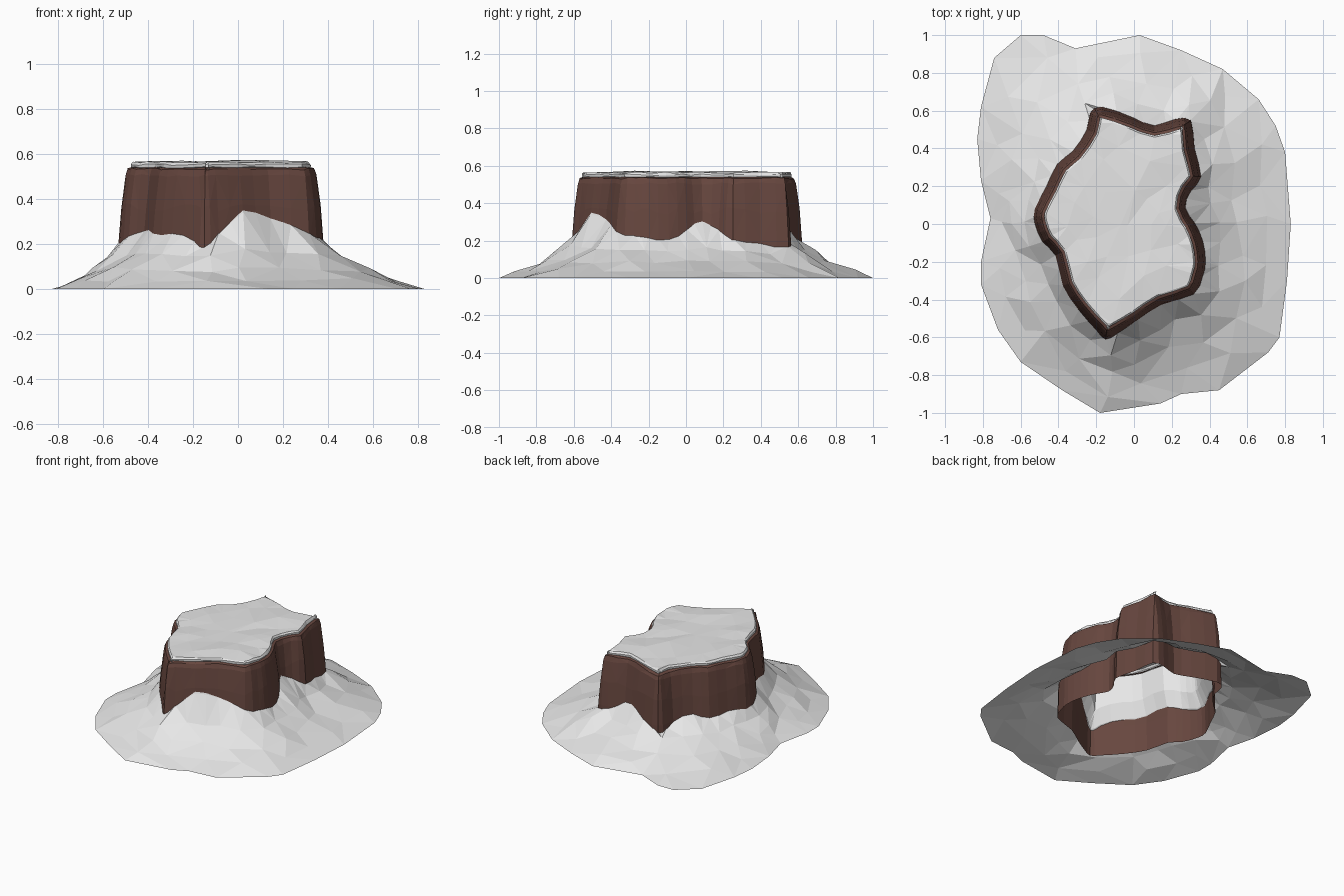
import bpy, math, random
from mathutils import Vector
from mathutils.geometry import delaunay_2d_cdt

if "Cube" in bpy.data.objects:
    bpy.data.objects.remove(bpy.data.objects["Cube"])

random.seed(7)
CX = -0.05  # pole of all outlines

# rock outline: x, y, height of the snow line
ROCK = [(.385,-.2,.22), (.37,-.09,.21), (.33,.01,.26), (.285,.09,.30), (.31,.17,.26), (.36,.25,.21),
        (.325,.4,.19), (.305,.55,.17), (.22,.56,.19), (.11,.53,.25), (0,.57,.25), (-.17,.625,.18),
        (-.235,.59,.15), (-.255,.5,.2), (-.33,.39,.23), (-.41,.32,.2), (-.47,.2,.22), (-.53,.08,.21),
        (-.53,0,.21), (-.49,-.1,.24), (-.425,-.17,.26), (-.385,-.33,.25), (-.3,-.46,.25),
        (-.2,-.57,.22), (-.15,-.615,.19), (-.08,-.585,.25), (.03,-.52,.34), (.15,-.44,.31),
        (.32,-.38,.25), (.37,-.28,.23)]
# outer rim of the snow on the ground
RIM = [(.83,0), (.8,.38), (.75,.52), (.66,.66), (.47,.82), (.25,.92), (.03,1), (-.31,.93),
       (-.48,1), (-.6,1), (-.74,.88), (-.81,.62), (-.83,.45), (-.81,.23), (-.76,.03),
       (-.81,-.2), (-.81,-.32), (-.72,-.56), (-.6,-.73), (-.38,-.88), (-.18,-1),
       (.14,-.95), (.25,-.9), (.45,-.88), (.71,-.68), (.77,-.6), (.81,-.3)]


def jit(s):
    return random.uniform(-s, s)


def sample(outline, a):
    """Radius and third value where the ray at angle a meets the outline."""
    dx, dy = math.cos(a), math.sin(a)
    for i, p in enumerate(outline):
        q = outline[(i + 1) % len(outline)]
        px, py, qx, qy = p[0] - CX, p[1], q[0] - CX, q[1]
        c0, c1 = dx * py - dy * px, dx * qy - dy * qx
        if c0 <= 1e-9 and c1 >= -1e-9 and c1 - c0 > 1e-9 and dx * px + dy * py > 0:
            t = -c0 / (c1 - c0)
            r = dx * (px + t * (qx - px)) + dy * (py + t * (qy - py))
            return r, (p[2] + t * (q[2] - p[2]) if len(p) > 2 else 0)
    return 0.5, 0.2


def rounded(pts):
    """Add a softly curved midpoint between neighbouring points."""
    out, n = [], len(pts)
    for i in range(n):
        a, b, c, d = (Vector(pts[(i + k) % n]) for k in (-1, 0, 1, 2))
        mid = (9 * (b + c) - a - d) / 16
        mid.z += jit(.008)
        out += [b, mid]
    return out


def inset(pts, off, z):
    """Outline moved inwards along its normals, at height z (number or function)."""
    out, n = [], len(pts)
    for i, p in enumerate(pts):
        t = (pts[(i + 1) % n] - pts[i - 1]).xy.normalized()
        out.append(Vector((p.x - t.y * off, p.y + t.x * off, z(p) if callable(z) else z)))
    return out


def bands(rings):
    """Triangulated skin between rings of equal length."""
    n = len(rings[0])
    verts, faces = [v for r in rings for v in r], []
    for k in range(len(rings) - 1):
        for i in range(n):
            a, b = k * n + i, k * n + (i + 1) % n
            c, d = b + n, a + n
            faces += [(a, b, c), (a, c, d)] if (i + k) % 2 else [(a, b, d), (b, c, d)]
    return verts, faces


def sheet(outer, inner_pts, hole=None):
    """Delaunay sheet over loose points inside an outline, with an optional hole."""
    loops = [outer] + ([hole] if hole else [])
    pts, edges = [], []
    for loop in loops:
        s = len(pts)
        pts += loop
        edges += [(s + i, s + (i + 1) % len(loop)) for i in range(len(loop))]
    pts = pts + inner_pts
    co, _, faces, orig, _, _ = delaunay_2d_cdt([p.xy for p in pts], edges, [], 1, 1e-5)
    zs = [pts[o[0]].z if o else outer[0].z for o in orig]
    verts = [Vector((c.x, c.y, z)) for c, z in zip(co, zs)]
    if hole:
        def outside(f):
            m = sum((verts[i] for i in f), Vector()) / len(f)
            return math.hypot(m.x - CX, m.y) > sample(hole, math.atan2(m.y, m.x - CX))[0]
        faces = [f for f in faces if outside(f)]
    return verts, faces


def build(name, parts, mat):
    verts, faces = [], []
    for v, f in parts:
        faces += [[i + len(verts) for i in q] for q in f]
        verts += v
    me = bpy.data.meshes.new(name)
    me.from_pydata(verts, [], faces)
    me.materials.append(mat)
    bpy.context.collection.objects.link(bpy.data.objects.new(name, me))


def material(name, col):
    m = bpy.data.materials.new(name)
    m.diffuse_color = (*col, 1)
    m.use_nodes = True
    m.node_tree.nodes["Principled BSDF"].inputs["Base Color"].default_value = m.diffuse_color
    return m


snow = material("snow white", (.80, .80, .80))
brown = material("rock brown", (.135, .062, .049))

# rock wall: shell from the ground to a bevelled top edge
rock = rounded(ROCK)
wall = [inset(rock, off, lambda p, z=z, dz=dz: z + jit(dz)) for z, off, dz in
        ((0, 0, 0), (.2, .005, 0), (.36, .018, .02), (.505, .037, .006),
         (.533, .047, .005), (.542, .07, .002))]
build("rock_wall", [bands(wall)], brown)

# snow skirt: loose points between the rock and the rim on a hollow slope
line = inset(rock, .012, lambda p: p.z)
rim = [Vector((x, y, 0)) for x, y in RIM]
slope = []
for t, h, n in ((.2, .65, 30), (.47, .38, 26), (.75, .17, 22)):
    for i in range(n):
        a = (i + jit(.2)) * 2 * math.pi / n
        (r, zl), R = sample(rock, a), sample(rim, a)[0]
        rr = r + (R - r) * (t + jit(.05))
        slope.append(Vector((CX + rr * math.cos(a), rr * math.sin(a),
                             h * (.14 + .37 * zl) + jit(.01))))
skirt = sheet(rim, slope, line)

# snow hidden inside the rock, rising to the cap lip
lip = inset(rock, .07, lambda p: .564 + jit(.004))
inside = bands([line, inset(rock, .055, lambda p: p.z + .1), inset(rock, .075, .53),
                inset(rock, .062, lambda p: .541 + jit(.003)),
                inset(rock, .061, lambda p: .553 + jit(.004)), lip])

# snow cap: gently uneven top
top = []
for k, n in ((.72, 16), (.42, 9), (.1, 2)):
    for i in range(n):
        a = (i + jit(.25)) * 2 * math.pi / n
        r = (sample(rock, a)[0] - .075) * (k + jit(.06))
        top.append(Vector((CX + r * math.cos(a), r * math.sin(a), .567 + jit(.007))))
build("snow_cover", [skirt, inside, sheet(lip, top)], snow)
